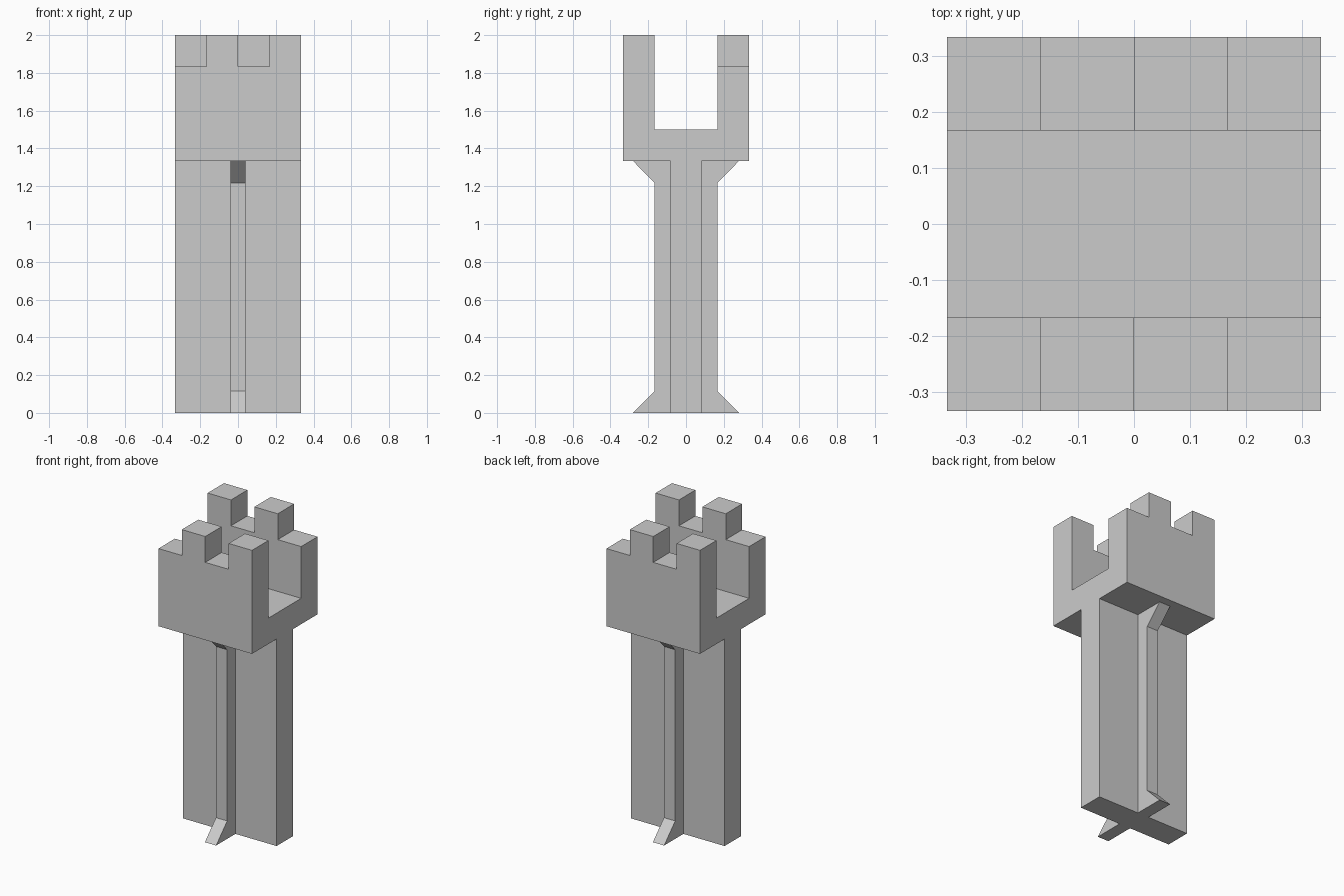
import bpy, bmesh
from mathutils import Vector

if "Cube" in bpy.data.objects:
    bpy.data.objects.remove(bpy.data.objects["Cube"])

U = 1 / 6            # grid module
H = 2 * U            # half width of the segment


def extrude(name, points, direction):
    """Solid made by pushing a planar outline along a direction."""
    bm = bmesh.new()
    face = bm.faces.new([bm.verts.new(p) for p in points])
    out = bmesh.ops.extrude_face_region(bm, geom=[face], use_keep_orig=True)
    verts = [v for v in out["geom"] if isinstance(v, bmesh.types.BMVert)]
    bmesh.ops.translate(bm, verts=verts, vec=Vector(direction))
    bmesh.ops.recalc_face_normals(bm, faces=bm.faces[:])
    mesh = bpy.data.meshes.new(name)
    bm.to_mesh(mesh)
    bm.free()
    obj = bpy.data.objects.new(name, mesh)
    bpy.context.collection.objects.link(obj)
    return obj


def slab(name, half_y, z0, z1):
    outline = [(-H, -half_y, z0), (H, -half_y, z0), (H, half_y, z0), (-H, half_y, z0)]
    return extrude(name, outline, (0, 0, z1 - z0))


# wall core and the walkway on top of it
slab("wall", U / 2, 0, 8 * U)
slab("walkway", H, 8 * U, 9 * U)

# crenellated parapet outline in x, z
parapet = [(-2, 9), (2, 9), (2, 12), (1, 12), (1, 11), (0, 11),
           (0, 12), (-1, 12), (-1, 11), (-2, 11)]

# buttress outline in y, z with a flared foot and head
buttress = [(0.083, 0), (0.28, 0), (0.167, 0.115), (0.167, 1.218),
            (0.28, 8 * U), (0.083, 8 * U)]

# the two sides are the same parts turned half way round
for side, s in (("front", -1), ("back", 1)):
    extrude(side + "_parapet",
            [(-s * x * U, s * H, z * U) for x, z in parapet], (0, -s * U, 0))
    extrude(side + "_buttress",
            [(-0.04, s * y, z) for y, z in buttress], (0.08, 0, 0))
